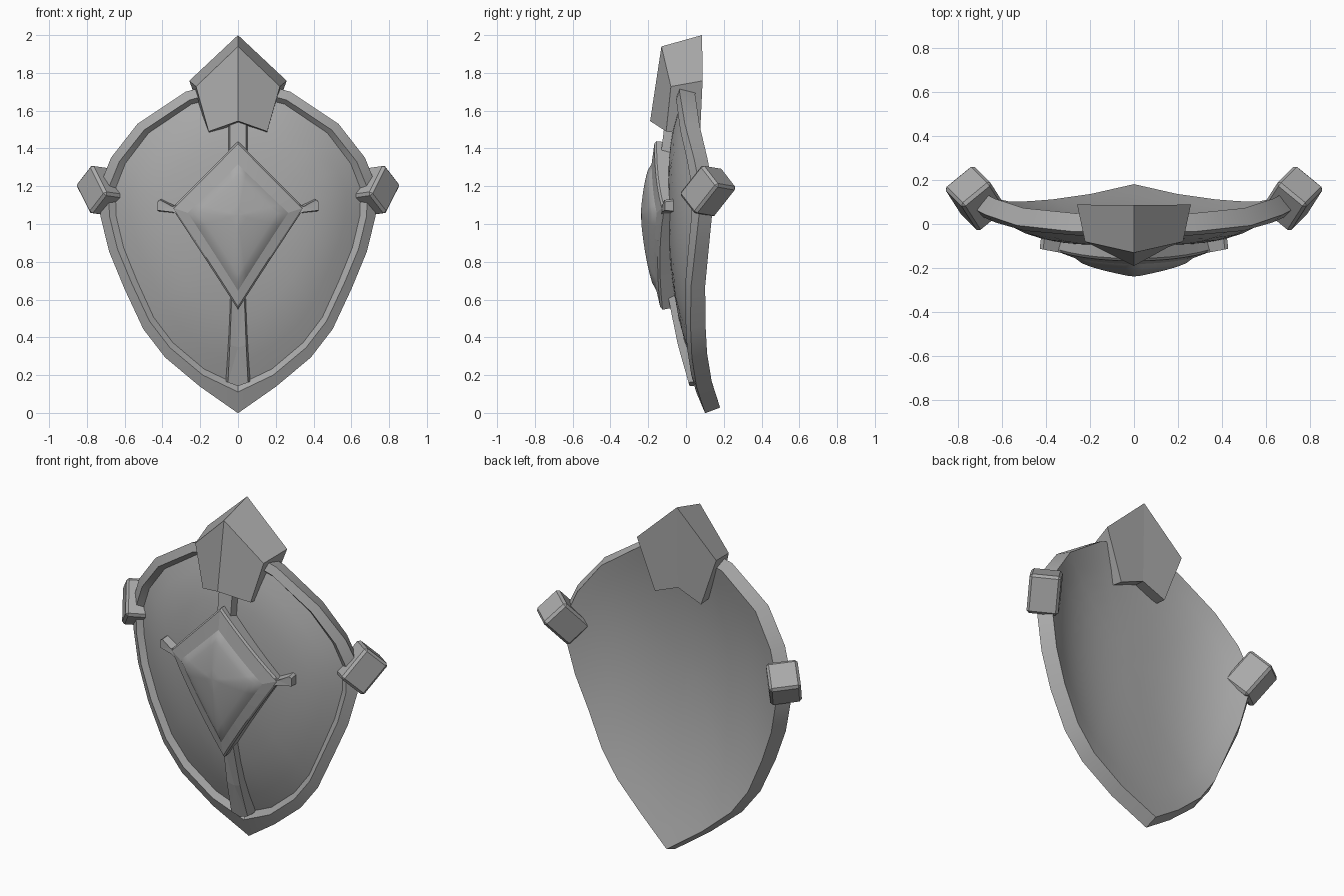
import bpy, bmesh, math
from mathutils import Vector

cube = bpy.data.objects.get("Cube")
if cube:
    bpy.data.objects.remove(cube, do_unlink=True)

grey = bpy.data.materials.new("plain grey")
grey.use_nodes = True
COL = (0.4, 0.4, 0.4, 1)
grey.diffuse_color = COL
grey.node_tree.nodes["Principled BSDF"].inputs["Base Color"].default_value = COL


def finish(name, bm):
    bmesh.ops.recalc_face_normals(bm, faces=bm.faces)
    me = bpy.data.meshes.new(name)
    bm.to_mesh(me)
    bm.free()
    me.materials.append(grey)
    ob = bpy.data.objects.new(name, me)
    bpy.context.collection.objects.link(ob)
    return ob


def on_shield(x, z, depth=0.0):
    """Point on the domed shield surface, moved back along its normal."""
    y = -0.1 + 0.45 * abs(x) ** 3 + 0.17 * (z - 1.1) ** 2
    n = Vector((-1.35 * x * abs(x), 1, -0.34 * (z - 1.1))).normalized()
    return Vector((x, y, z)) + n * depth


def scaled(pts, s, cz=1.05):
    return [(x * s, cz + (z - cz) * s) for x, z in pts]


def mirrored(half):
    """Close a half outline that starts and ends on the centre line."""
    return half + [(-x, z) for x, z in half[-2:0:-1]]


def ring(bm, pts, depth, taper=0.0):
    """Loop on the shield; taper sinks it towards the sides."""
    return [bm.verts.new(on_shield(x, z, depth + taper * abs(x))) for x, z in pts]


def bridge(bm, a, b, smooth=False):
    n = len(a)
    for i in range(n):
        j = (i + 1) % n
        bm.faces.new((a[i], a[j], b[j], b[i])).smooth = smooth


def cap(bm, loop, centre, smooth=False):
    c = bm.verts.new(centre)
    for i in range(len(loop)):
        bm.faces.new((loop[i], loop[(i + 1) % len(loop)], c)).smooth = smooth


def dome(bm, pts, depths, taper=0.0, cz=1.05):
    """Fill an outline with smooth concentric rings that follow the shield."""
    n = len(depths)
    loop = ring(bm, pts, depths[0], taper)
    for k in range(1, n):
        nxt = ring(bm, scaled(pts, 1 - k / n, cz), depths[k], taper)
        bridge(bm, loop, nxt, True)
        loop = nxt
    cap(bm, loop, on_shield(0, cz, depths[-1]), True)


# Shield body: raised rim, bulging front panel and hollow back
outline = mirrored([(0, 0.0), (0.2, 0.14), (0.385, 0.295), (0.5, 0.445), (0.6, 0.66),
                    (0.68, 0.855), (0.725, 1.04), (0.73, 1.2), (0.67, 1.35), (0.53, 1.53),
                    (0.275, 1.7), (0, 1.77)])
lip_line = [(0, 0.115)] + scaled(outline, 0.93)[1:]
panel = [(0, 0.14)] + scaled(outline, 0.905)[1:]
bm = bmesh.new()
front = ring(bm, outline, -0.005)
lip = ring(bm, lip_line, -0.012)
bridge(bm, ring(bm, outline, 0.08), front)
bridge(bm, front, lip)
bridge(bm, lip, ring(bm, panel, 0.022))
dome(bm, panel, [0.022 - 0.022 * math.sin(math.pi / 2 * min(1, k / 3)) for k in range(8)])
dome(bm, outline, [0.08] * 8)
bmesh.ops.remove_doubles(bm, verts=bm.verts, dist=0.0005)
shield = finish("shield_body", bm)
shield.data.set_sharp_from_angle(angle=math.radians(20))


# Centre frame and domed gem
def kite(top, side, bottom, mid, steps=6):
    corners = [(0, bottom), (side, mid), (0, top)]
    half = []
    for (x0, z0), (x1, z1) in zip(corners, corners[1:]):
        half += [(x0 + (x1 - x0) * i / steps, z0 + (z1 - z0) * i / steps) for i in range(steps)]
    return mirrored(half + [corners[-1]])


frame = kite(1.43, 0.345, 0.56, 1.085)
gem = kite(1.31, 0.26, 0.66, 1.06)
bm = bmesh.new()
edge = ring(bm, frame, -0.075, 0.12)
crown = ring(bm, scaled(frame, 0.965), -0.085, 0.12)
bridge(bm, ring(bm, frame, 0.01), edge)
bridge(bm, edge, crown)
bridge(bm, crown, ring(bm, gem, -0.09, 0.1))
finish("gem_frame", bm)

bm = bmesh.new()
dome(bm, gem, [-0.09 - 0.048 * (k / 8) ** 0.5 for k in range(9)], 0.1)
finish("gem", bm)


# Raised bars lying on the panel
def bar(name, pts, height, inset):
    bm = bmesh.new()
    mx = sum(p[0] for p in pts) / len(pts)
    mz = sum(p[1] for p in pts) / len(pts)
    top = [(x - math.copysign(min(inset, abs(x - mx)), x - mx),
            z - math.copysign(min(inset, abs(z - mz)), z - mz)) for x, z in pts]
    high = ring(bm, top, -height)
    bridge(bm, ring(bm, pts, 0.025), high)
    cap(bm, high, sum((v.co for v in high), Vector()) / len(high))
    return finish(name, bm)


bar("upper_spine", [(-0.055, 1.36), (0.055, 1.36), (0.055, 1.56), (-0.055, 1.56)], 0.045, 0.012)
bar("lower_spine", [(-0.065, 0.16), (0, 0.14), (0.065, 0.16), (0.055, 0.38), (0.045, 0.64),
                    (-0.045, 0.64), (-0.055, 0.38)], 0.035, 0.012)
arm = [(0.25, 1.02), (0.33, 1.055), (0.425, 1.065), (0.425, 1.125), (0.41, 1.135),
       (0.33, 1.1), (0.25, 1.14)]
for label, s in (("left", 1), ("right", -1)):
    bar(label + "_frame_arm", [(s * x, z) for x, z in arm], 0.046, 0.008)

# Keeled crest block at the top, from front and back outlines
bm = bmesh.new()
face = [(0, -0.13, 1.94), (0.222, -0.08, 1.728), (0.155, -0.105, 1.49), (0, -0.19, 1.545)]
rear = [(0, 0.085, 2.0), (0.258, 0.088, 1.758), (0.15, 0.074, 1.465), (0, 0.075, 1.525)]
loops = []
for half in (face, rear):
    full = half + [(-x, y, z) for x, y, z in half[2:0:-1]]
    loops.append([bm.verts.new(p) for p in full])
bridge(bm, *loops)
for v in loops:
    bm.faces.new(v[:4])
    bm.faces.new((v[3], v[4], v[5], v[0]))
finish("crest_block", bm)

# Bevelled clasps gripping the rim on both sides
e1 = Vector((0.085, -0.085, 0.11)).normalized()
e3 = e1.cross(Vector((0.07, -0.116, -0.18))).normalized()
e2 = e3.cross(e1)
for label, s in (("right", 1), ("left", -1)):
    bm = bmesh.new()
    bmesh.ops.create_cube(bm, size=1)
    for v in bm.verts:
        c = v.co.copy()
        p = Vector((-0.718, 0.116, 1.175)) + e1 * c.x * 0.165 + e2 * c.y * 0.215 + e3 * c.z * 0.17
        v.co = (p.x * s, p.y, p.z)
    bmesh.ops.recalc_face_normals(bm, faces=bm.faces)
    bm.normal_update()
    bmesh.ops.bevel(bm, geom=bm.edges[:], offset=0.014, segments=1, affect='EDGES')
    finish(label + "_rim_clasp", bm)
